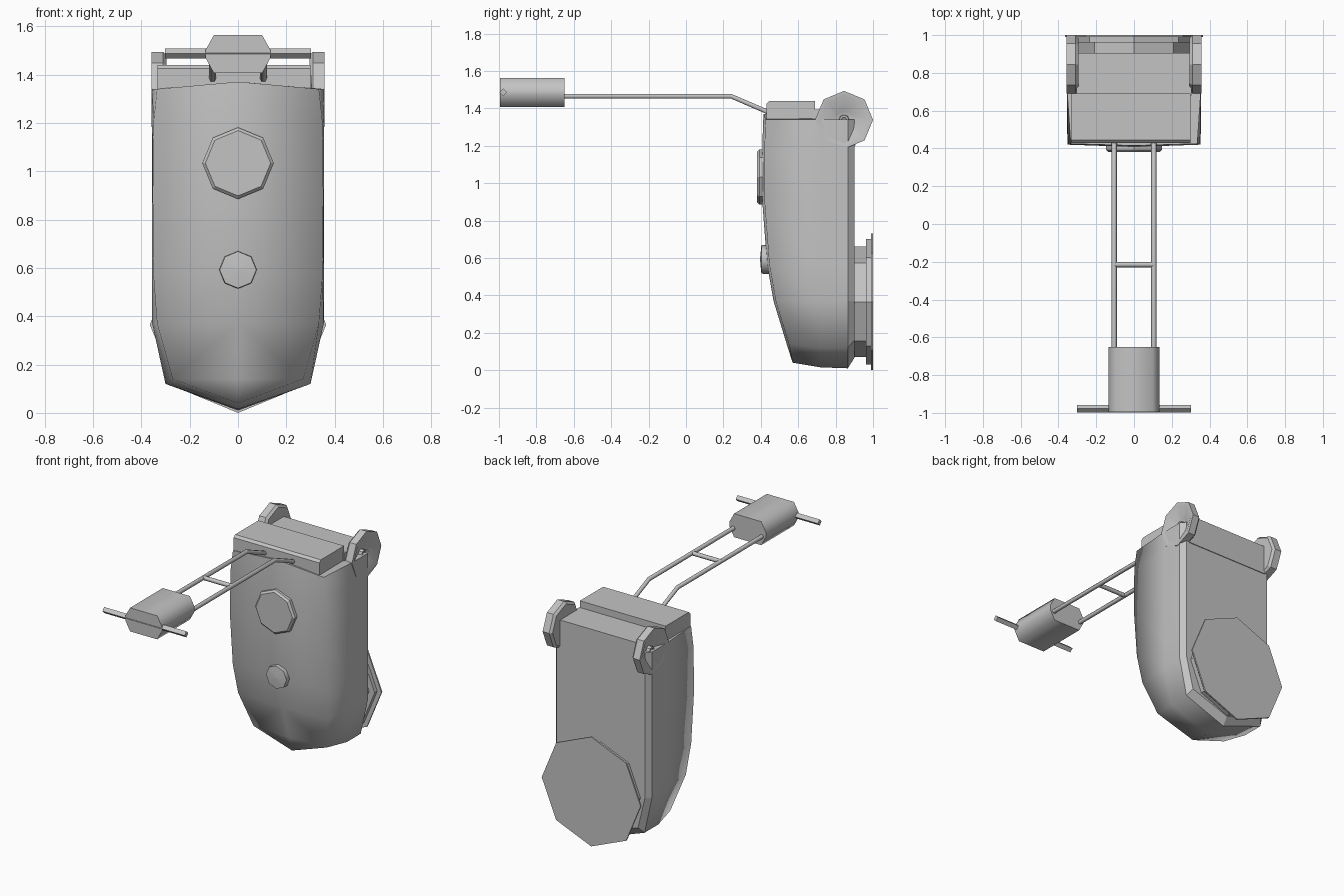
import bpy, bmesh, math
from mathutils import Vector

if "Cube" in bpy.data.objects:
    bpy.data.objects.remove(bpy.data.objects["Cube"], do_unlink=True)

GREY = (0.55, 0.55, 0.55, 1)
grey = bpy.data.materials.new("plain grey")
grey.use_nodes = True
grey.diffuse_color = GREY
grey.node_tree.nodes["Principled BSDF"].inputs["Base Color"].default_value = GREY


def finish(name, bm, angle=None):
    """Turn a bmesh into a named object, smooth below the given angle."""
    bmesh.ops.recalc_face_normals(bm, faces=bm.faces)
    mesh = bpy.data.meshes.new(name)
    bm.to_mesh(mesh)
    bm.free()
    ob = bpy.data.objects.new(name, mesh)
    bpy.context.collection.objects.link(ob)
    mesh.materials.append(grey)
    if angle:
        bpy.ops.object.select_all(action='DESELECT')
        ob.select_set(True)
        bpy.context.view_layer.objects.active = ob
        bpy.ops.object.shade_smooth_by_angle(angle=math.radians(angle))
    return ob


def bridge(bm, a, b):
    for i in range(len(a)):
        j = (i + 1) % len(a)
        bm.faces.new((a[i], a[j], b[j], b[i]))


def lathe(name, centre, axis, profile, sides=8, angle=None):
    """Spin (distance, radius) pairs about an axis, one corner pointing up."""
    bm = bmesh.new()
    w = Vector(axis).normalized()
    u = Vector((0, 0, 1)) if abs(w.z) < 0.9 else Vector((0, 1, 0))
    u = (u - w * u.dot(w)).normalized()
    v = w.cross(u)
    rings = []
    for d, r in profile:
        ring = []
        for k in range(sides):
            t = k * math.tau / sides
            ring.append(bm.verts.new(Vector(centre) + w * d + (u * math.cos(t) + v * math.sin(t)) * r))
        rings.append(ring)
    for a, b in zip(rings, rings[1:]):
        bridge(bm, a, b)
    bm.faces.new(rings[0])
    bm.faces.new(rings[-1])
    return finish(name, bm, angle)


def prism(name, outline, place, start, end, angle=None):
    """Extrude a 2D outline; place(a, b, depth) gives the 3D point."""
    bm = bmesh.new()
    a, b = ([bm.verts.new(place(p, q, d)) for p, q in outline] for d in (start, end))
    bridge(bm, a, b)
    bm.faces.new(a)
    bm.faces.new(b)
    return finish(name, bm, angle)


def rod(name, points, radius, sides=8):
    """Straight or bent bar along a path."""
    curve = bpy.data.curves.new(name, 'CURVE')
    curve.dimensions = '3D'
    spline = curve.splines.new('POLY')
    spline.points.add(len(points) - 1)
    for p, co in zip(spline.points, points):
        p.co = (*co, 1)
    curve.bevel_depth = radius
    curve.bevel_resolution = sides // 4 - 1
    curve.use_fill_caps = True
    curve.materials.append(grey)
    ob = bpy.data.objects.new(name, curve)
    bpy.context.collection.objects.link(ob)
    return ob


# Body shell: right half rows from top to bottom as
# (front x, front y, front z, outer x, outer z)
rows = [
    (0.335, 0.425, 1.34, 0.355, 1.34),
    (0.35, 0.42, 1.2, 0.355, 1.2),
    (0.353, 0.42, 0.9, 0.355, 0.9),
    (0.35, 0.445, 0.57, 0.355, 0.57),
    (0.335, 0.48, 0.37, 0.355, 0.37),
    (0.27, 0.55, 0.14, 0.30, 0.12),
]
bm = bmesh.new()


def ring(points):
    """Closed loop: top middle, down the right, bottom middle, up the left."""
    top, *side, bottom = points
    loop = [top, *side, bottom] + [(-x, y, z) for x, y, z in reversed(side)]
    return [bm.verts.new(p) for p in loop]


front = ring([(0, 0.415, 1.37)] + [(x, y, z) for x, y, z, _, _ in rows] + [(0, 0.57, 0.04)])
loops = [front]
for y, scale, low in ((0.72, 1, 0.015), (0.865, 1, 0.01), (0.90, 0.92, 0.065)):
    side = [(ox * scale, y, oz if scale == 1 else max(oz, 0.16)) for *_, ox, oz in rows]
    loops.append(ring([(0, y, 1.34)] + side + [(0, y, low)]))
for a, b in zip(loops, loops[1:]):
    bridge(bm, a, b)
bm.faces.new(loops[-1])

# Slightly bulged front, stitched to a middle column
n = len(rows)
middle = [bm.verts.new((0, y - 0.012, z)) for _, y, z, _, _ in rows]
for flank in (front[1:n + 1], list(reversed(front[n + 2:]))):
    bm.faces.new((front[0], flank[0], middle[0]))
    bm.faces.new((front[n + 1], middle[-1], flank[-1]))
    for i in range(n - 1):
        bm.faces.new((middle[i], flank[i], flank[i + 1], middle[i + 1]))
body = finish("body", bm)
for f in body.data.polygons:
    f.use_smooth = f.center.y < 0.86 and abs(f.normal.z) < 0.95

# Top block and axle housing
prism("top_block", [(0.43, 1.33), (0.43, 1.425), (0.445, 1.44), (0.69, 1.44), (0.69, 1.33)],
      lambda y, z, x: (x, y, z), -0.333, 0.30)
prism("axle_housing", [(0.68, 1.2), (0.68, 1.395), (0.905, 1.395), (0.905, 1.2)],
      lambda y, z, x: (x, y, z), -0.305, 0.305)

# Small top wheels with dished faces and hubs
for side, s in (("left", 1), ("right", -1)):
    lathe(side + "_top_wheel", (0, 0.845, 1.338), (s, 0, 0),
          [(0.295, 0.14), (0.31, 0.155), (0.358, 0.155), (0.358, 0.132), (0.32, 0.05),
           (0.316, 0.028), (0.34, 0.026), (0.34, 0.014), (0.325, 0.012)], angle=30)

# Large drum and flange on the back
lathe("back_drum", (0, 0, 0.365), (0, 1, 0), [(0.88, 0.295), (0.97, 0.295)])
lathe("back_flange", (0, 0, 0.365), (0, 1, 0),
      [(0.962, 0.335), (0.99, 0.335), (0.99, 0.365), (1.0, 0.365)])

# Front dial and button
lathe("front_dial", (0, 0, 1.033), (0, 1, 0), [(0.38, 0.135), (0.392, 0.148), (0.45, 0.148)])
lathe("front_button", (0, 0, 0.592), (0, 1, 0),
      [(0.396, 0.005), (0.403, 0.076), (0.47, 0.08)], angle=60)

# Extending arm with a cross brace
for side, s in (("left", 1), ("right", -1)):
    rod(side + "_arm_rail", [(s * 0.105, y, z) for y, z in
                             ((-0.67, 1.465), (0.24, 1.465), (0.45, 1.375))], 0.014)
rod("arm_brace", [(-0.105, -0.215, 1.465), (0.105, -0.215, 1.465)], 0.014)

# Grip head and handlebar
half = [(0.10, 1.563), (0.135, 1.50), (0.135, 1.47), (0.10, 1.406)]
prism("grip_head", half + [(-x, z) for x, z in reversed(half)],
      lambda x, z, y: (x, y, z), -0.995, -0.65, angle=65)
lathe("handlebar", (0, -0.977, 1.487), (1, 0, 0), [(-0.303, 0.02), (0.303, 0.02)], sides=4)
